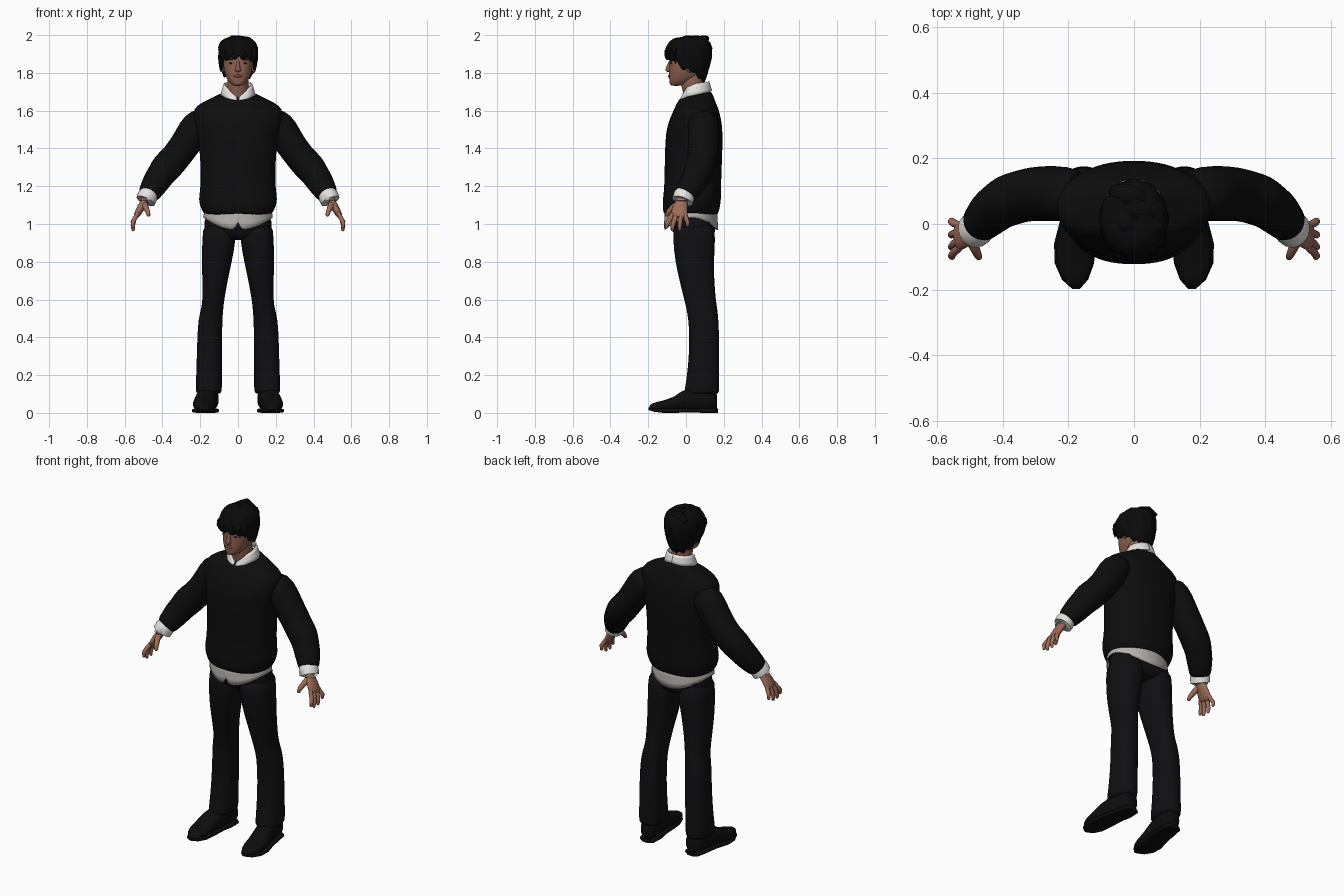
import bpy, math
from mathutils import Vector


def material(name, rgb):
    m = bpy.data.materials.new(name)
    m.diffuse_color = (*rgb, 1)
    return m


KNIT = material("black_knit", (0.004, 0.004, 0.004))
CLOTH = material("black_cloth", (0.005, 0.005, 0.006))
LEATHER = material("black_leather", (0.004, 0.004, 0.004))
HAIR = material("black_hair", (0.003, 0.003, 0.003))
WHITE = material("white_cotton", (0.78, 0.77, 0.75))
GREY = material("grey_cotton", (0.48, 0.46, 0.43))
SKIN = material("skin", (0.34, 0.15, 0.10))
FACE = material("face_skin", (0.27, 0.12, 0.08))
LIP = material("lips", (0.20, 0.065, 0.05))
DARK = material("dark_eyes", (0.02, 0.012, 0.01))


def finish(name, verts, faces, mat, mirror=False, subsurf=0, solid=0, angle=50):
    me = bpy.data.meshes.new(name)
    me.from_pydata([tuple(v) for v in verts], [], faces)
    ob = bpy.data.objects.new(name, me)
    bpy.context.collection.objects.link(ob)
    me.materials.append(mat)
    bpy.ops.object.select_all(action='DESELECT')
    ob.select_set(True)
    bpy.context.view_layer.objects.active = ob
    bpy.ops.object.mode_set(mode='EDIT')
    bpy.ops.mesh.select_all(action='SELECT')
    bpy.ops.mesh.normals_make_consistent(inside=False)
    bpy.ops.object.mode_set(mode='OBJECT')
    bpy.ops.object.shade_smooth_by_angle(angle=math.radians(angle))
    if solid:
        mod = ob.modifiers.new("thickness", 'SOLIDIFY')
        mod.thickness = solid
    if mirror:
        ob.modifiers.new("mirror", 'MIRROR').use_mirror_merge = False
    if subsurf:
        mod = ob.modifiers.new("smooth", 'SUBSURF')
        mod.levels = mod.render_levels = subsurf
    return ob


def oval(c, u, v, n, p=2.0):
    """Superellipse ring around c, spanned by the half axes u and v."""
    ring = []
    for i in range(n):
        a = 2 * math.pi * i / n
        x, y = (math.copysign(abs(k) ** (2 / p), k) for k in (math.cos(a), math.sin(a)))
        ring.append(Vector(c) + u * x + v * y)
    return ring


def loft(name, rings, mat, **kw):
    n = len(rings[0])
    faces = [(r * n + i, r * n + (i + 1) % n, (r + 1) * n + (i + 1) % n, (r + 1) * n + i)
             for r in range(len(rings) - 1) for i in range(n)]
    faces += [tuple(range(n)), tuple(range((len(rings) - 1) * n, len(rings) * n))]
    return finish(name, [v for r in rings for v in r], faces, mat, **kw)


def stack(name, rows, mat, n=28, p=2.3, **kw):
    """Horizontal rings given as z, front y, back y, half width, centre x, tilt."""
    rings = []
    for z, yf, yb, rx, cx, tilt in rows:
        ry = (yb - yf) / 2
        rings.append(oval((cx, (yf + yb) / 2, z), Vector((rx, 0, 0)), Vector((0, ry, tilt * ry)), n, p))
    return loft(name, rings, mat, **kw)


def tube(name, pts, mat, n=16, ref=(0, 1, 0), **kw):
    """Rings along a path; each point is x, y, z, half width along ref, half thickness."""
    P = [Vector(p[:3]) for p in pts]
    rings = []
    for i, p in enumerate(pts):
        t = (P[min(i + 1, len(P) - 1)] - P[max(i - 1, 0)]).normalized()
        u = Vector(ref)
        u = (u - t * u.dot(t)).normalized()
        rings.append(oval(P[i], u * p[3], t.cross(u) * p[4], n))
    return loft(name, rings, mat, **kw)


def shell(name, f, mat, n, rows, a0=-math.pi, a1=math.pi, **kw):
    """Sheet from f(angle, height 0..1); angle 0 is the front."""
    closed = a1 - a0 > 6.28
    cols = n if closed else n + 1
    verts = [f(a0 + (a1 - a0) * i / n, r / rows) for r in range(rows + 1) for i in range(cols)]
    faces = [(r * cols + i, r * cols + (i + 1) % cols, (r + 1) * cols + (i + 1) % cols, (r + 1) * cols + i)
             for r in range(rows) for i in range(n)]
    return finish(name, verts, faces, mat, **kw)


def lerp(table, x):
    for (a, b), (c, d) in zip(table, table[1:]):
        if x <= c:
            return b + (d - b) * max(0, x - a) / (c - a)
    return table[-1][1]


def blob(name, loc, size, mat, mirror=False):
    rings = [oval((loc[0], loc[1], loc[2] + size[2] * math.sin(t)),
                  Vector((size[0] * math.cos(t), 0, 0)), Vector((0, size[1] * math.cos(t), 0)), 12)
             for t in (math.pi * (k / 8 - 0.5) * 0.98 for k in range(9))]
    return loft(name, rings, mat, mirror=mirror)


# Sweater body with ribbed waist bulge and sloping shoulders
stack("sweater_body", [
    (1.045, -.105, .16, .165, 0, 0), (1.055, -.12, .172, .182, 0, 0), (1.09, -.124, .18, .2, 0, 0),
    (1.13, -.124, .186, .21, 0, 0), (1.18, -.116, .186, .2, 0, 0), (1.27, -.114, .188, .198, 0, 0),
    (1.38, -.112, .193, .202, 0, 0), (1.49, -.108, .195, .218, 0, 0), (1.56, -.086, .186, .238, 0, 0),
    (1.61, -.062, .172, .238, 0, 0), (1.642, -.048, .158, .195, 0, 0), (1.668, -.036, .145, .135, 0, .1),
    (1.692, -.024, .13, .088, 0, .35)], KNIT, n=32, subsurf=1)

# Sleeves, with soft folds near the elbow and cuff
tube("sleeves", [
    (.16, .09, 1.575, .075, .06), (.215, .092, 1.525, .085, .09), (.26, .094, 1.45, .085, .083),
    (.305, .092, 1.385, .084, .08), (.345, .085, 1.335, .08, .081), (.385, .072, 1.295, .081, .084),
    (.412, .056, 1.255, .073, .074), (.437, .036, 1.218, .072, .073), (.456, .016, 1.185, .064, .064),
    (.472, -.002, 1.16, .06, .06), (.478, -.008, 1.15, .045, .045)], KNIT, n=20, mirror=True, subsurf=1)

# Shirt cuffs
tube("shirt_cuffs", [(.468, 0, 1.165, .05, .047), (.477, -.01, 1.15, .057, .053), (.489, -.02, 1.122, .056, .052),
                     (.489, -.02, 1.124, .046, .042)], WHITE, n=20, mirror=True)

# Hands: palm, four fingers and thumb
tube("palms", [(.482, -.014, 1.15, .03, .024), (.497, -.025, 1.112, .033, .022), (.518, -.032, 1.08, .044, .021),
               (.537, -.037, 1.045, .046, .017), (.543, -.039, 1.032, .036, .01)], SKIN, mirror=True, subsurf=1)
for finger, y0, y1, tip in (("index", -.072, -.098, .978), ("middle", -.05, -.07, .962),
                            ("ring", -.026, -.033, .963), ("little", -.004, .008, .985)):
    tube(finger + "_fingers", [
        (.532, y0, 1.055, .011, .011), (.549, y0 * .5 + y1 * .5, 1.025, .0125, .0125),
        (.557, y1, tip + .028, .0115, .0115), (.555, y1 * 1.03, tip + .006, .009, .009),
        (.554, y1 * 1.03, tip, .004, .004)], SKIN, n=10, mirror=True)
tube("thumbs", [(.497, -.035, 1.112, .016, .016), (.489, -.068, 1.09, .016, .016), (.478, -.092, 1.065, .013, .013),
                (.473, -.102, 1.046, .01, .01), (.472, -.104, 1.04, .004, .004)], SKIN, n=10, mirror=True)

# Trousers: seat and two legs
stack("trouser_seat", [(1.08, -.09, .155, .168, 0, 0), (1.0, -.078, .16, .183, 0, 0), (.955, -.07, .155, .178, 0, 0),
                       (.925, -.05, .14, .12, 0, 0), (.915, -.02, .1, .06, 0, 0)], CLOTH, subsurf=1)
stack("trouser_legs", [
    (1.02, -.07, .155, .088, .096, 0), (.92, -.07, .155, .09, .1, 0), (.8, -.058, .148, .08, .112, 0),
    (.7, -.035, .15, .067, .122, 0), (.6, -.01, .158, .058, .13, 0), (.56, .0, .165, .058, .135, 0),
    (.5, .012, .172, .064, .146, 0), (.4, .018, .176, .066, .15, 0), (.28, .014, .176, .067, .152, 0),
    (.16, .0, .177, .069, .154, 0), (.105, -.012, .177, .07, .155, 0), (.1, .0, .165, .055, .155, 0)],
    CLOTH, n=24, mirror=True, subsurf=1)


# Shoes: upper and sole, built along y from heel to toe
def shoe(name, rows, mat, p):
    loft(name, [oval((cx, y, (z0 + z1) / 2), Vector((rx, 0, 0)), Vector((0, 0, (z1 - z0) / 2)), 20, p)
                for y, cx, rx, z0, z1 in rows], mat, mirror=True)


shoe("shoe_uppers", [(.165, .15, .025, .02, .09), (.155, .15, .042, .015, .12), (.1, .154, .052, .012, .135),
                     (.03, .164, .053, .012, .135), (-.02, .173, .056, .012, .115), (-.07, .179, .06, .012, .083),
                     (-.12, .181, .056, .012, .066), (-.16, .18, .042, .012, .056), (-.185, .178, .025, .014, .047),
                     (-.194, .177, .008, .02, .035)], LEATHER, 2.4)
shoe("shoe_soles", [(.17, .15, .025, 0, .024), (.155, .15, .047, 0, .024), (.09, .155, .055, 0, .024),
                    (.03, .165, .056, .003, .024), (-.06, .18, .064, 0, .024), (-.12, .182, .06, 0, .024),
                    (-.17, .18, .04, .006, .025), (-.198, .177, .012, .015, .028)], LEATHER, 4)


# Shirt tail with dipping front and back and a notch at the placket
def tail(a, t):
    low = 1.034 - .066 * math.cos(a) ** 2 + .04 * max(0, 1 - abs(a) / .12)
    return Vector(((.184 - .006 * t) * math.sin(a), .027 - (.143 - .005 * t) * math.cos(a), low + (1.075 - low) * t))


shell("shirt_tail", tail, GREY, 72, 3, solid=.006)


# Shirt collar, open at the front and higher at the back
def collar(a, t):
    k = abs(a)
    top = lerp([(0, 1.668), (.9, 1.725), (1.6, 1.745), (3.15, 1.757)], k)
    low = lerp([(0, 1.655), (.5, 1.658), (1, 1.675), (3.15, 1.708)], k)
    r = .086 - .016 * t
    return Vector((r * 1.08 * math.sin(a), .05 - (r + .002) * math.cos(a), low + (top - low) * t))


for side, s in (("right", -1), ("left", 1)):
    lo, hi = sorted((s * .06, s * math.pi))
    shell(side + "_collar", collar, WHITE, 24, 3, lo, hi, solid=.008)

# Neck and head
stack("neck", [(1.64, -.01, .105, .062, 0, 0), (1.7, -.016, .1, .057, 0, 0), (1.75, -.03, .095, .055, 0, 0),
               (1.8, -.03, .09, .055, 0, 0)], FACE, p=2)
stack("head", [
    (1.731, -.078, -.03, .02, 0, 0), (1.739, -.087, .01, .036, 0, 0), (1.76, -.089, .045, .054, 0, 0),
    (1.785, -.09, .075, .067, 0, 0), (1.815, -.09, .09, .075, 0, 0), (1.85, -.087, .1, .079, 0, 0),
    (1.89, -.09, .11, .083, 0, 0), (1.93, -.08, .11, .08, 0, 0), (1.96, -.05, .09, .06, 0, 0)], FACE, subsurf=1)

# Face details
stack("nose", [(1.803, -.096, -.07, .011, 0, 0), (1.81, -.108, -.07, .017, 0, 0), (1.82, -.111, -.07, .014, 0, 0),
               (1.845, -.099, -.07, .009, 0, 0), (1.868, -.09, -.07, .008, 0, 0)], FACE, n=14, p=2, subsurf=1)
blob("lips", (0, -.087, 1.783), (.024, .008, .008), LIP)
blob("eyes", (.033, -.077, 1.851), (.014, .006, .005), DARK, True)
blob("eyebrows", (.035, -.08, 1.871), (.02, .005, .004), HAIR, True)
blob("ears", (.081, .022, 1.832), (.012, .022, .03), FACE, True)


# Hair cap with a jagged edge: short over the brow, long at the nape
def hair(a, t):
    k = abs(a)
    low = lerp([(0, 1.882), (.85, 1.872), (1.1, 1.85), (1.4, 1.815), (1.75, 1.815), (2, 1.79), (2.5, 1.765), (3.2, 1.758)], k)
    low += .009 * math.sin(a * 13 + .6) * (1 - t)
    z = low + (1.995 - low) * (1 - (1 - t) ** 1.6)
    s = lerp([(1.755, .74), (1.79, .84), (1.83, .93), (1.88, 1), (1.935, .99), (1.965, .88), (1.985, .64), (1.995, 0.02)], z)
    s *= 1 + .022 * math.sin(a * 11 + 9 * t)
    return Vector((.105 * s * math.sin(a), .016 + .012 * (t - .5) - .121 * s * math.cos(a), z))


shell("hair_cap", hair, HAIR, 80, 14, solid=.014)

# Loose locks over the brow and crown
for i, (x, dx, z) in enumerate(((-.07, -.012, 1.862), (-.035, -.022, 1.872), (.015, .022, 1.868), (.05, .02, 1.858),
                               (.078, .01, 1.85))):
    y = -.105 + 7 * x * x
    tube("fringe_lock_%d" % (i + 1), [(x - dx, y + .03, 1.95, .01, .008), (x, y, 1.915, .02, .011),
                                     (x + dx * .5, y - .002, 1.89, .015, .008), (x + dx, y + .008, z, .002, .002)],
         HAIR, n=8, ref=(1, 0, 0))
for i, (x, y, dx) in enumerate(((-.03, .02, .05), (.0, .06, .06), (-.02, .1, .05))):
    tube("crown_lock_%d" % (i + 1), [(x - dx, y, 1.96, .02, .01), (x, y - .01, 1.988, .032, .011),
                                    (x + dx, y - .02, 1.98, .022, .01), (x + dx * 1.5, y - .03, 1.955, .004, .004)],
         HAIR, n=10)
